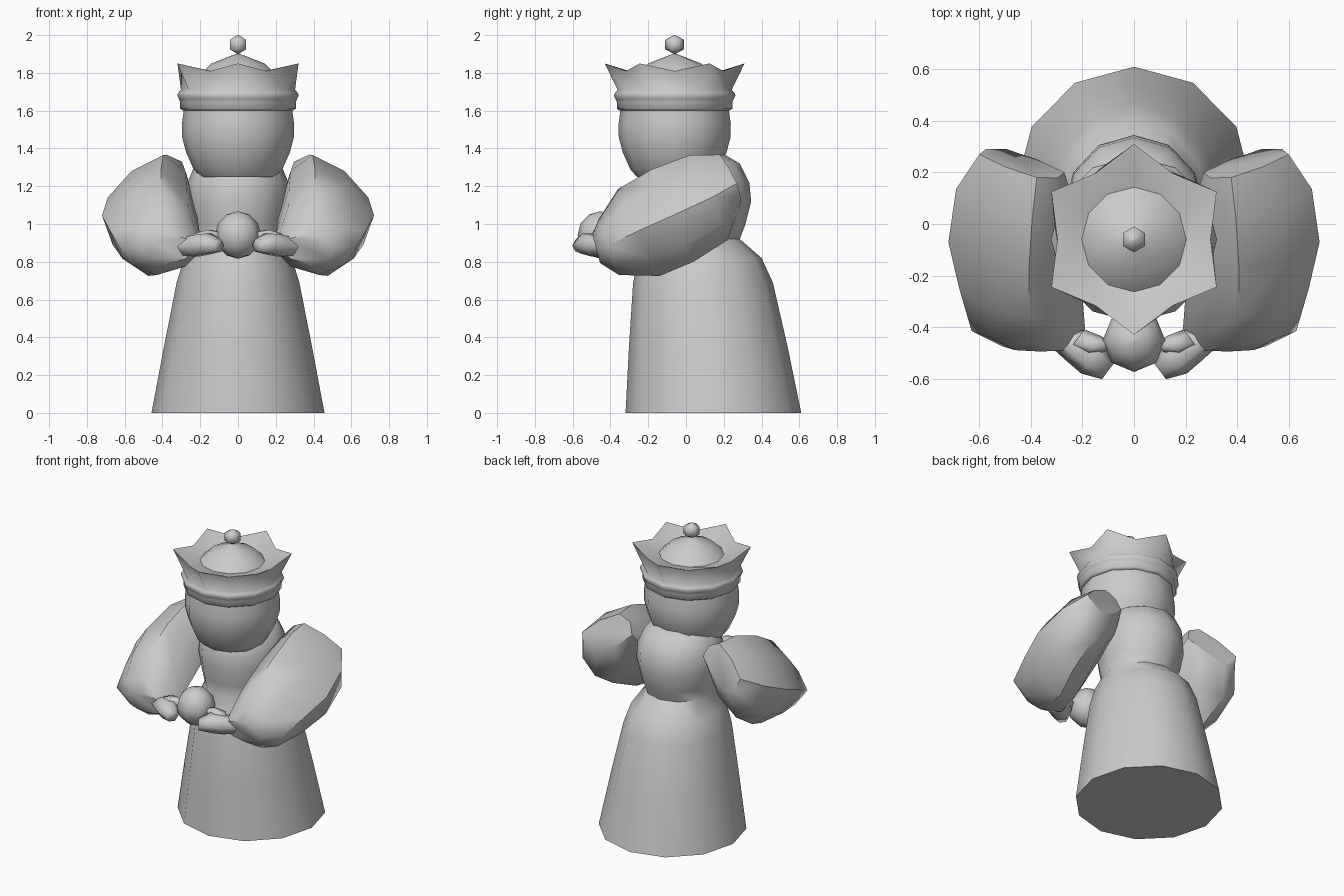
import bpy, bmesh, math
from mathutils import Vector

if "Cube" in bpy.data.objects:
    bpy.data.objects.remove(bpy.data.objects["Cube"])

def loft(name, rings, angle=40):
    """Skin closed rings of points, cap both ends."""
    bm = bmesh.new()
    vs = [[bm.verts.new(p) for p in r] for r in rings]
    for a, b in zip(vs, vs[1:]):
        n = len(a)
        for i in range(n):
            bm.faces.new((a[i], a[(i + 1) % n], b[(i + 1) % n], b[i]))
    bm.faces.new(vs[0][::-1])
    bm.faces.new(vs[-1])
    bmesh.ops.recalc_face_normals(bm, faces=bm.faces[:])
    me = bpy.data.meshes.new(name)
    bm.to_mesh(me)
    bm.free()
    ob = bpy.data.objects.new(name, me)
    bpy.context.collection.objects.link(ob)
    bpy.ops.object.select_all(action='DESELECT')
    bpy.context.view_layer.objects.active = ob
    ob.select_set(True)
    bpy.ops.object.shade_smooth_by_angle(angle=math.radians(angle))
    return ob

def flat_ring(z, cy, rx, ry=None, n=12):
    ry = ry or rx
    return [(rx * math.sin(math.tau * i / n), cy + ry * math.cos(math.tau * i / n), z) for i in range(n)]

def tube_ring(c, u, v, n=8, diag=1.0):
    """Ring spanned by half-axis vectors u and v; diag pulls in every other point."""
    c, u, v = Vector(c), Vector(u), Vector(v)
    out = []
    for i in range(n):
        a = math.tau * i / n
        k = diag if i % 2 else 1.0
        out.append(c + (u * math.cos(a) + v * math.sin(a)) * k)
    return out

def mirrored(name, rings, angle=60):
    for side, s in (("left", 1), ("right", -1)):
        loft(f"{name}_{side}", [[(s * p[0], p[1], p[2]) for p in r] for r in rings], angle)

# gown and torso
body = [(0, .145, .458, .465), (.35, .118, .392, .42), (.69, .09, .325, .37),
        (.82, .075, .285, .325), (.92, .04, .225, .245), (1.0, .05, .25, .265),
        (1.12, .055, .272, .29), (1.22, .055, .268, .28), (1.32, .05, .225, .235),
        (1.37, .05, .14, .15)]
loft("gown", [flat_ring(*r) for r in body], 60)

# head
HY = -.06
head = [(1.25, .20), (1.29, .235), (1.38, .275), (1.46, .296), (1.53, .297), (1.62, .285)]
loft("head", [flat_ring(z, HY, r) for z, r in head])

# crown: band, flaring six-point rim, inner slope and domed cap
def crown_ring(z_tip, r_tip, z_dip, r_dip):
    out = []
    for i in range(12):
        a = math.tau * i / 12
        z, r = (z_tip, r_tip) if i % 2 == 0 else (z_dip, r_dip)
        out.append((r * math.sin(a), HY + r * math.cos(a), z))
    return out

band = [(1.60, .29), (1.61, .306), (1.645, .306), (1.66, .312), (1.68, .322), (1.695, .316), (1.71, .302)]
rings = [flat_ring(z, HY, r) for z, r in band]
rings += [crown_ring(1.85, .37, 1.81, .297), crown_ring(1.845, .355, 1.81, .285)]
rings += [flat_ring(z, HY, r) for z, r in ((1.79, .203), (1.85, .14), (1.897, .02), (1.90, .006))]
loft("crown", rings, 62)

# finial
loft("finial", [flat_ring(z, HY, r, n=6) for z, r in
                ((1.90, .004), (1.925, .05), (1.975, .05), (2.0, .004))], 80)

# puffed sleeves, leaning so the top sits inward and the elbow outward
D = .89
sleeve = [tube_ring((.435, .235, 1.235), (.165, .035, -.02), (-.058, -.055, .132), 8, .88),
          tube_ring((.465, .12, 1.14), (.225, .015, 0), (-.07, -.10, .225), 8, D),
          tube_ring((.468, -.07, 1.045), (.252, 0, 0), (-.06, -.11, .245), 8, D),
          tube_ring((.44, -.25, .955), (.238, 0, .01), (-.035, -.11, .23), 8, D),
          tube_ring((.41, -.41, .875), (.22, -.005, .01), (-.02, -.055, .145), 8, .92),
          tube_ring((.37, -.475, .868), (.14, 0, 0), (-.01, -.02, .075))]
mirrored("sleeve", sleeve, 50)

# hands and thumbs
W = Vector((.6, -.8, 0))
Z = Vector((0, 0, 1))
def limb(points):
    return [tube_ring(c, W * w, Z * h, 6) for c, w, h in points]

mirrored("hand", limb([((.30, -.43, .88), .05, .05), ((.22, -.475, .885), .07, .065),
                       ((.16, -.52, .895), .075, .062), ((.10, -.57, .885), .04, .035)]), 80)
mirrored("thumb", limb([((.22, -.445, .905), .045, .05), ((.155, -.47, .93), .045, .045),
                        ((.10, -.48, .94), .02, .02)]), 80)

# held ball
ball = []
for k in range(7):
    t = math.pi * min(max(k / 6, .01), .99)
    ball.append(flat_ring(.942 - .125 * math.cos(t), -.452, .122 * math.sin(t), n=8))
loft("held_ball", ball, 60)
